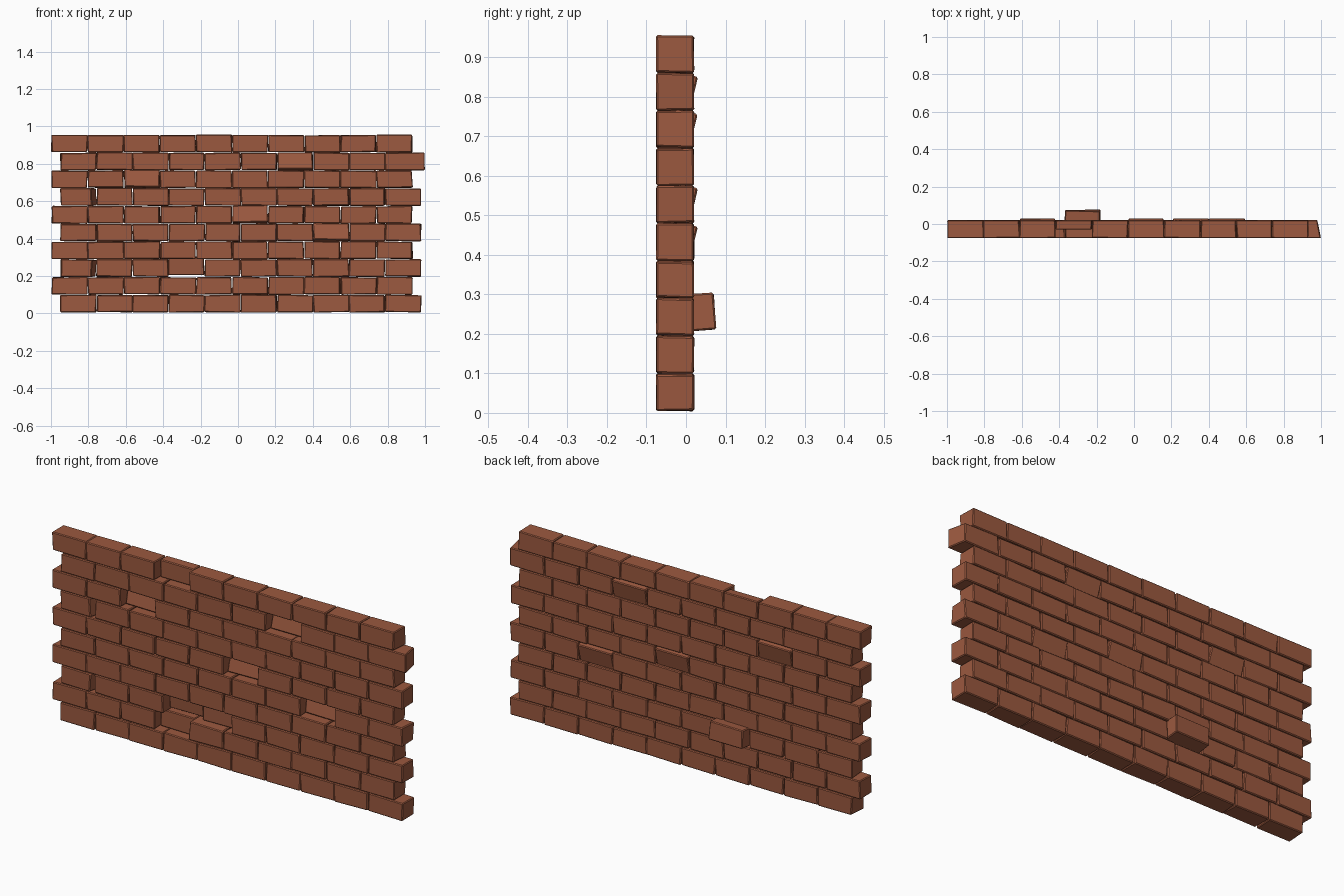
import bpy, bmesh, random
from mathutils import Matrix, Vector

if "Cube" in bpy.data.objects:
    bpy.data.objects.remove(bpy.data.objects["Cube"])

random.seed(4)
PITCH, ROW_H = 0.193, 0.095
LENGTH, DEPTH, HEIGHT = 0.190, 0.094, 0.092
FRONT, BACK = -0.075, 0.02

clay = bpy.data.materials.new("clay")
clay.diffuse_color = (0.33, 0.10, 0.05, 1)
clay.use_nodes = True
clay.node_tree.nodes["Principled BSDF"].inputs["Base Color"].default_value = clay.diffuse_color

# (row, column): bricks that sit irregularly
tilted = {(7, 2), (8, 6), (5, 5), (4, 7)}      # recessed, front edge raised
shallow = {(9, 3), (1, 3), (2, 4)}             # recessed face
skewed = {(2, 0), (6, 0)}                      # right end cut at an angle
pushed = (2, 3)                                # sticks out of the back


def add_brick(bm, row, col, x, z):
    """One worn brick: a bevelled box with slightly irregular corners."""
    key = (row, col)
    front, back = FRONT, BACK
    if key in tilted or key in shallow:
        front = -0.03
    if key == pushed:
        front, back = -0.02, 0.073
    part = bmesh.new()
    bmesh.ops.create_cube(part, size=1)
    size = Vector((LENGTH, back - front, HEIGHT))
    for v in part.verts:
        right_front = v.co.x > 0 and v.co.y < 0
        v.co = v.co * size
        v.co.x += random.uniform(-0.004, 0.004)
        v.co.y += random.uniform(-0.001, 0.001)
        v.co.z += random.uniform(-0.0025, 0.0025)
        if key in skewed and right_front:
            v.co.x -= 0.025
        if key == (8, 9) and v.co.x > 0:
            v.co.x += 0.018 if right_front else 0.004
    bmesh.ops.bevel(part, geom=part.edges[:], offset=0.004, segments=1,
                    affect='EDGES', profile=0.5)
    angle = -0.24 if key in tilted else 0.07 if key == pushed else 0
    move = Matrix.Translation((x, (front + back) / 2, z))
    part.transform(move @ Matrix.Rotation(angle, 4, 'X'))
    mesh = bpy.data.meshes.new("brick_tmp")
    part.to_mesh(mesh)
    part.free()
    bm.from_mesh(mesh)
    bpy.data.meshes.remove(mesh)


# Ten staggered courses of ten bricks
for row in range(10):
    bm = bmesh.new()
    start = -0.95 if row % 2 == 0 else -0.997
    if row in (1, 3, 5, 7, 9):
        start = -0.997
    for col in range(10):
        x = start + PITCH * (col + 0.5)
        z = 0.005 + ROW_H * (row + 0.5)
        if (row, col) == pushed:
            z += 0.012
        add_brick(bm, row, col, x, z)
    mesh = bpy.data.meshes.new(f"brick_row_{row + 1}")
    bm.to_mesh(mesh)
    bm.free()
    mesh.materials.append(clay)
    obj = bpy.data.objects.new(f"brick_row_{row + 1}", mesh)
    bpy.context.collection.objects.link(obj)
